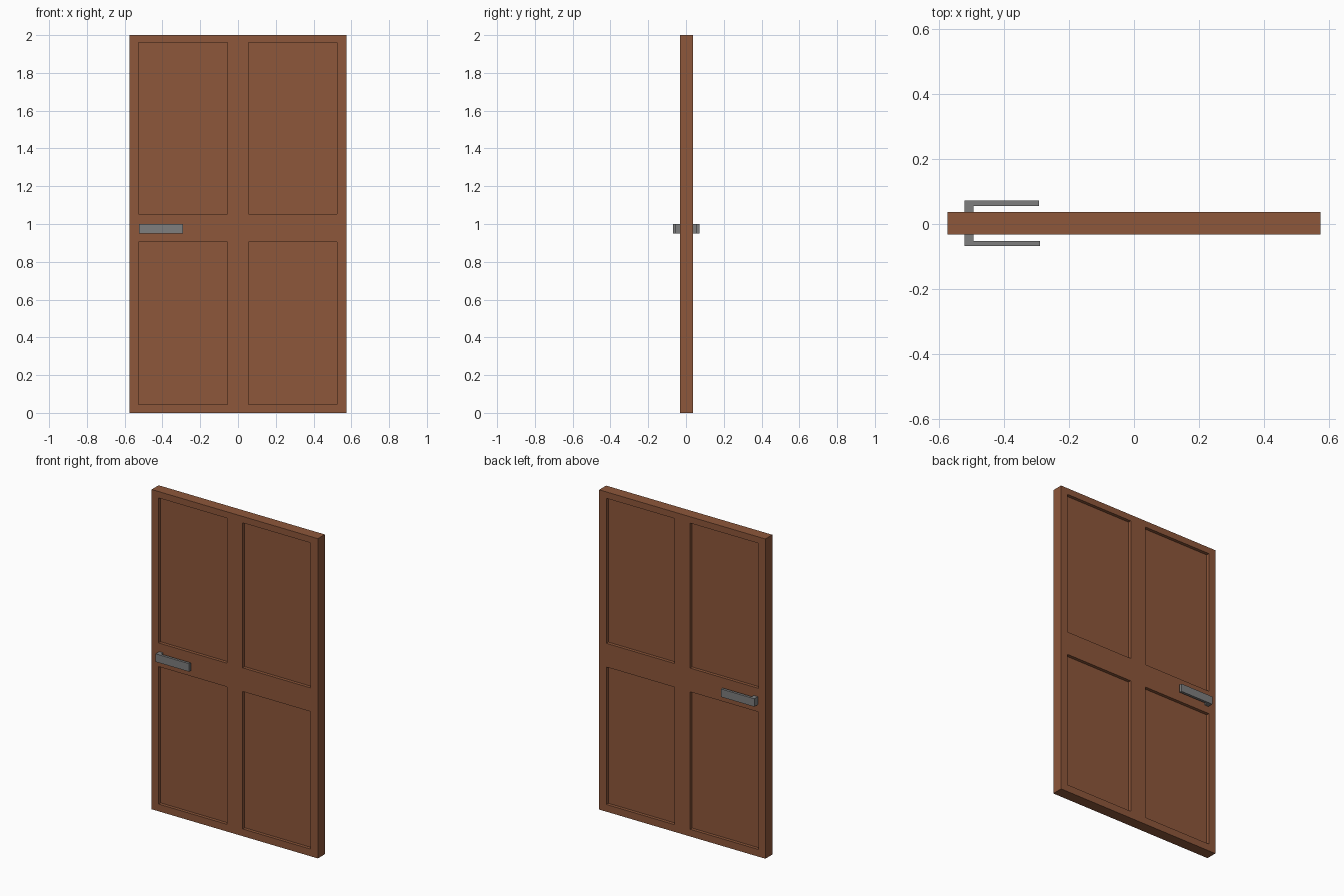
import bpy, bmesh
from mathutils import Vector

if "Cube" in bpy.data.objects:
    bpy.data.objects.remove(bpy.data.objects["Cube"])


def material(name, rgb):
    m = bpy.data.materials.new(name)
    m.diffuse_color = (*rgb, 1)
    m.use_nodes = True
    m.node_tree.nodes["Principled BSDF"].inputs["Base Color"].default_value = m.diffuse_color
    return m


WOOD = material("brown wood", (0.27, 0.095, 0.043))
METAL = material("grey metal", (0.21, 0.21, 0.21))


def finish(bm, name, mats):
    bmesh.ops.recalc_face_normals(bm, faces=bm.faces)
    me = bpy.data.meshes.new(name)
    bm.to_mesh(me)
    bm.free()
    ob = bpy.data.objects.new(name, me)
    for m in mats:
        me.materials.append(m)
    bpy.context.collection.objects.link(ob)
    return ob


# Door leaf: a slab divided by the panel lines, panels sunk on both faces
Y0, Y1, DEPTH = -0.032, 0.037, 0.02
XS = (-0.575, -0.528, -0.055, 0.055, 0.525, 0.575)
ZS = (0, 0.045, 0.905, 1.053, 1.96, 2)
bm = bmesh.new()
grid = [[bm.verts.new((x, Y0, z)) for z in ZS] for x in XS]
for i in range(5):
    for j in range(5):
        bm.faces.new((grid[i][j], grid[i + 1][j], grid[i + 1][j + 1], grid[i][j + 1]))
res = bmesh.ops.extrude_face_region(bm, geom=bm.faces[:], use_keep_orig=True)
for v in res["geom"]:
    if isinstance(v, bmesh.types.BMVert):
        v.co.y = Y1
bmesh.ops.recalc_face_normals(bm, faces=bm.faces)


def is_panel(f):
    c = f.calc_center_median()
    return (abs(f.normal.y) > 0.9 and 0.06 < abs(c.x) < 0.5
            and (0.1 < c.z < 0.85 or 1.1 < c.z < 1.9))


for f in [f for f in bm.faces if is_panel(f)]:
    shift = -f.normal * DEPTH
    new = bmesh.ops.extrude_discrete_faces(bm, faces=[f])["faces"]
    for v in new[0].verts:
        v.co += shift
finish(bm, "door_leaf", [WOOD])


# Lever handles: L-shaped profile (stem and bar) extruded upwards
def handle(name, y_face, y_in, y_out, x_end):
    profile = [(-0.523, y_face), (-0.495, y_face), (-0.495, y_in),
               (x_end, y_in), (x_end, y_out), (-0.523, y_out)]
    b = bmesh.new()
    base = b.faces.new([b.verts.new((x, y, 0.95)) for x, y in profile])
    top = bmesh.ops.extrude_face_region(b, geom=[base], use_keep_orig=True)["geom"]
    bmesh.ops.translate(b, vec=Vector((0, 0, 0.05)),
                        verts=[v for v in top if isinstance(v, bmesh.types.BMVert)])
    return finish(b, name, [METAL])


handle("front_handle", Y0, -0.052, -0.068, -0.29)
handle("back_handle", Y1, 0.056, 0.072, -0.293)
